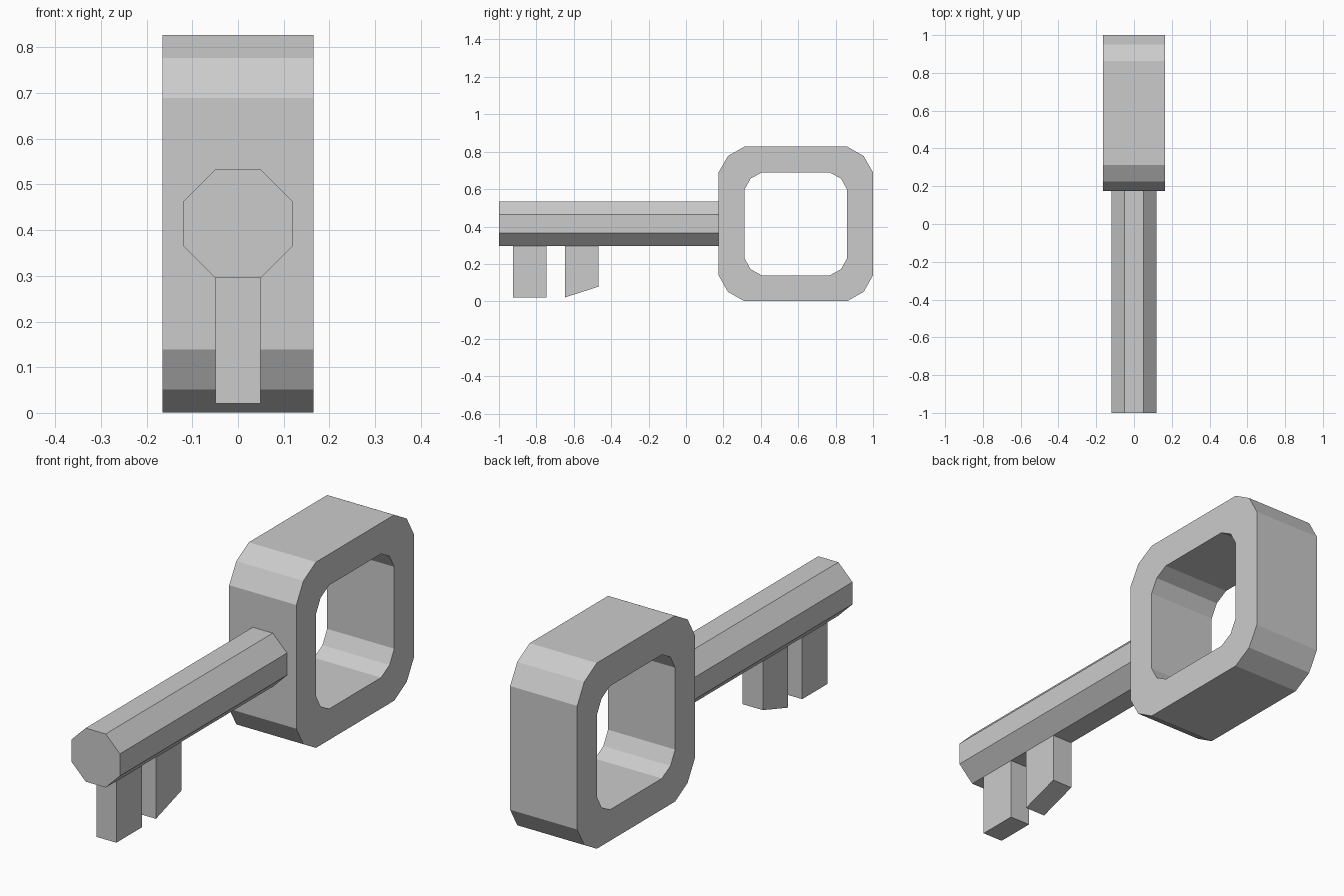
import bpy, bmesh

if "Cube" in bpy.data.objects:
    bpy.data.objects.remove(bpy.data.objects["Cube"])

MID_Y, MID_Z = 0.587, 0.414   # bow centre; the shaft shares MID_Z


def finish(name, bm):
    bmesh.ops.recalc_face_normals(bm, faces=bm.faces)
    mesh = bpy.data.meshes.new(name)
    bm.to_mesh(mesh)
    bm.free()
    obj = bpy.data.objects.new(name, mesh)
    bpy.context.collection.objects.link(obj)
    return obj


def prism(name, points, axis, a, b):
    """Extrude a 2D profile along x (points are y,z) or y (points are x,z)."""
    bm = bmesh.new()
    place = lambda p, d: (d, p[0], p[1]) if axis == 'X' else (p[0], d, p[1])
    ends = [[bm.verts.new(place(p, d)) for p in points] for d in (a, b)]
    for loop in ends:
        bm.faces.new(loop)
    for i in range(len(points)):
        j = (i + 1) % len(points)
        bm.faces.new((ends[0][i], ends[0][j], ends[1][j], ends[1][i]))
    return finish(name, bm)


def rounded_square(half, diag, flat):
    """Square outline with two-segment corners, centred on the bow."""
    pts = []
    y_z = [(half, flat), (diag, diag), (flat, half)]
    for _ in range(4):
        pts += [(MID_Y + y, MID_Z + z) for y, z in y_z]
        y_z = [(-z, y) for y, z in y_z]
    return pts


# Bow: square ring handle with chamfered corners
bm = bmesh.new()
outlines = [rounded_square(0.413, 0.363, 0.275), rounded_square(0.275, 0.242, 0.182)]
loops = [[bm.verts.new((x, y, z)) for y, z in outlines[k]]
         for k, x in ((0, -0.165), (0, 0.165), (1, 0.165), (1, -0.165))]
for k in range(4):
    a, b = loops[k], loops[(k + 1) % 4]
    for i in range(len(a)):
        j = (i + 1) % len(a)
        bm.faces.new((a[i], a[j], b[j], b[i]))
finish("bow", bm)

# Shaft: octagonal bar
R, S = 0.119, 0.0493
octagon = [(R, -S), (R, S), (S, R), (-S, R), (-R, S), (-R, -S), (-S, -R), (S, -R)]
prism("shaft", [(x, MID_Z + z) for x, z in octagon], 'Y', -1.0, 0.174)

# Teeth: a square one at the tip and a slanted one behind it
TOP = MID_Z - R
for name, y0, y1, z0, z1 in (("front_tooth", -0.925, -0.746, 0.021, 0.021),
                             ("rear_tooth", -0.647, -0.469, 0.021, 0.078)):
    prism(name, [(y0, z0), (y1, z1), (y1, TOP), (y0, TOP)], 'X', -S, S)
